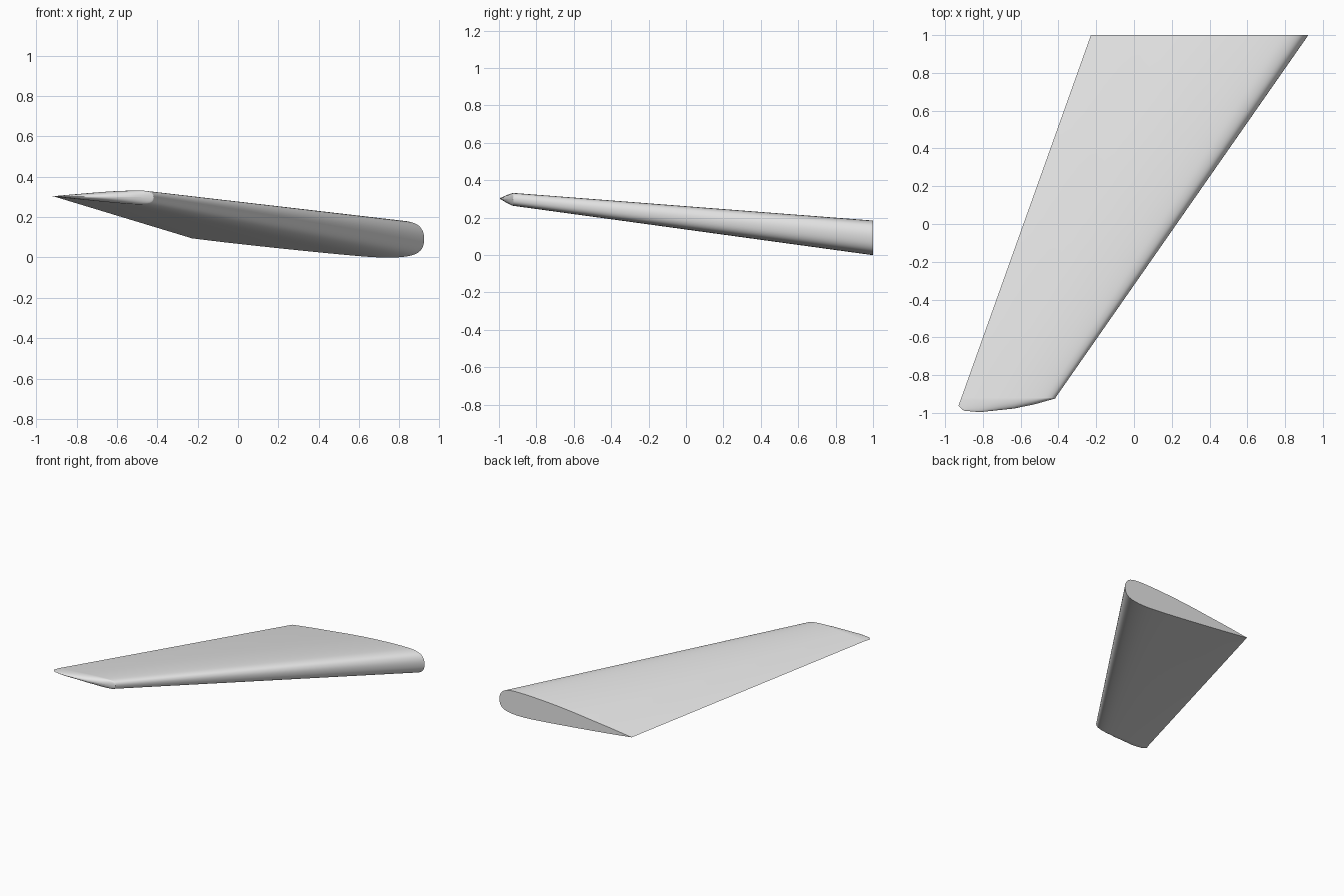
import bpy
import bmesh
import math
from mathutils import Vector

cube = bpy.data.objects.get("Cube")
if cube:
    bpy.data.objects.remove(cube)

# Airfoil control points: chord fraction from the nose, height as share of half thickness
UPPER = [(1, 0), (0.85, 0.25), (0.7, 0.47), (0.55, 0.69), (0.4, 0.86), (0.25, 0.97),
         (0.14, 1), (0.075, 0.95), (0.03, 0.77), (0.007, 0.43), (0, 0)]
LOWER = [(0.007, -0.45), (0.03, -0.76), (0.075, -0.93), (0.15, -1), (0.25, -0.95),
         (0.4, -0.79), (0.55, -0.61), (0.7, -0.42), (0.85, -0.22), (1, 0)]
# Depth of the rounded tip along the chord
TIP_DEPTH = [(0, 0.004), (0.2, 0.035), (0.4, 0.057), (0.75, 0.076), (0.93, 0.068), (1, 0.042)]


def smooth_path(points, steps):
    """Catmull-Rom curve through the points."""
    pts = [Vector(p) for p in points]
    pts = [pts[0] * 2 - pts[1]] + pts + [pts[-1] * 2 - pts[-2]]
    out = []
    for a, b, c, d in zip(pts, pts[1:], pts[2:], pts[3:]):
        for i in range(steps):
            t = i / steps
            out.append(b + ((c - a) * t + (2 * a - 5 * b + 4 * c - d) * t ** 2
                            + (3 * b - a - 3 * c + d) * t ** 3) / 2)
    return out


def tip_depth(u):
    u = min(max(u, 0), 1)
    for (u0, d0), (u1, d1) in zip(TIP_DEPTH, TIP_DEPTH[1:]):
        if u <= u1:
            return d0 + (d1 - d0) * (u - u0) / (u1 - u0)


def section(bm, profile, nose, tail, up, down, y, turn=0):
    """One airfoil ring; turn rolls it around the rounded tip."""
    ring = []
    for u, w in profile:
        dy = tip_depth(u) * math.sin(turn)
        x = nose[0] + (tail[0] - nose[0]) * u - 0.36 * dy
        z = nose[1] + (tail[1] - nose[1]) * u
        z += w * (up if w > 0 else down) * math.cos(turn)
        ring.append(bm.verts.new((x, y - dy, z)))
    return ring


# Wing: root section, tip section, then the rounded tip closing on its centre line
profile = smooth_path(UPPER + LOWER, 4)
bm = bmesh.new()
rings = [section(bm, profile, (0.923, 0.093), (-0.228, 0.095), 0.091, 0.094, 1)]
CAP_STEPS = 8
for i in range(CAP_STEPS + 1):
    rings.append(section(bm, profile, (-0.416, 0.298), (-0.914, 0.303), 0.033, 0.036,
                         -0.92, i / CAP_STEPS * math.pi / 2))
for a, b in zip(rings, rings[1:]):
    for i in range(len(a)):
        j = (i + 1) % len(a)
        bm.faces.new((a[i], a[j], b[j], b[i]))
bm.faces.new(rings[0])

# Weld the tip seam
bmesh.ops.remove_doubles(bm, verts=rings[-1] + rings[-2], dist=0.0003)
bmesh.ops.recalc_face_normals(bm, faces=bm.faces)
mesh = bpy.data.meshes.new("wing")
bm.to_mesh(mesh)
bm.free()
wing = bpy.data.objects.new("wing", mesh)
bpy.context.collection.objects.link(wing)

# Light grey skin
grey = bpy.data.materials.new("light grey")
grey.use_nodes = True
colour = (0.8, 0.8, 0.8, 1)
grey.diffuse_color = colour
grey.node_tree.nodes["Principled BSDF"].inputs["Base Color"].default_value = colour
mesh.materials.append(grey)

bpy.ops.object.select_all(action='DESELECT')
wing.select_set(True)
bpy.context.view_layer.objects.active = wing
bpy.ops.object.shade_smooth_by_angle(angle=math.radians(40))
